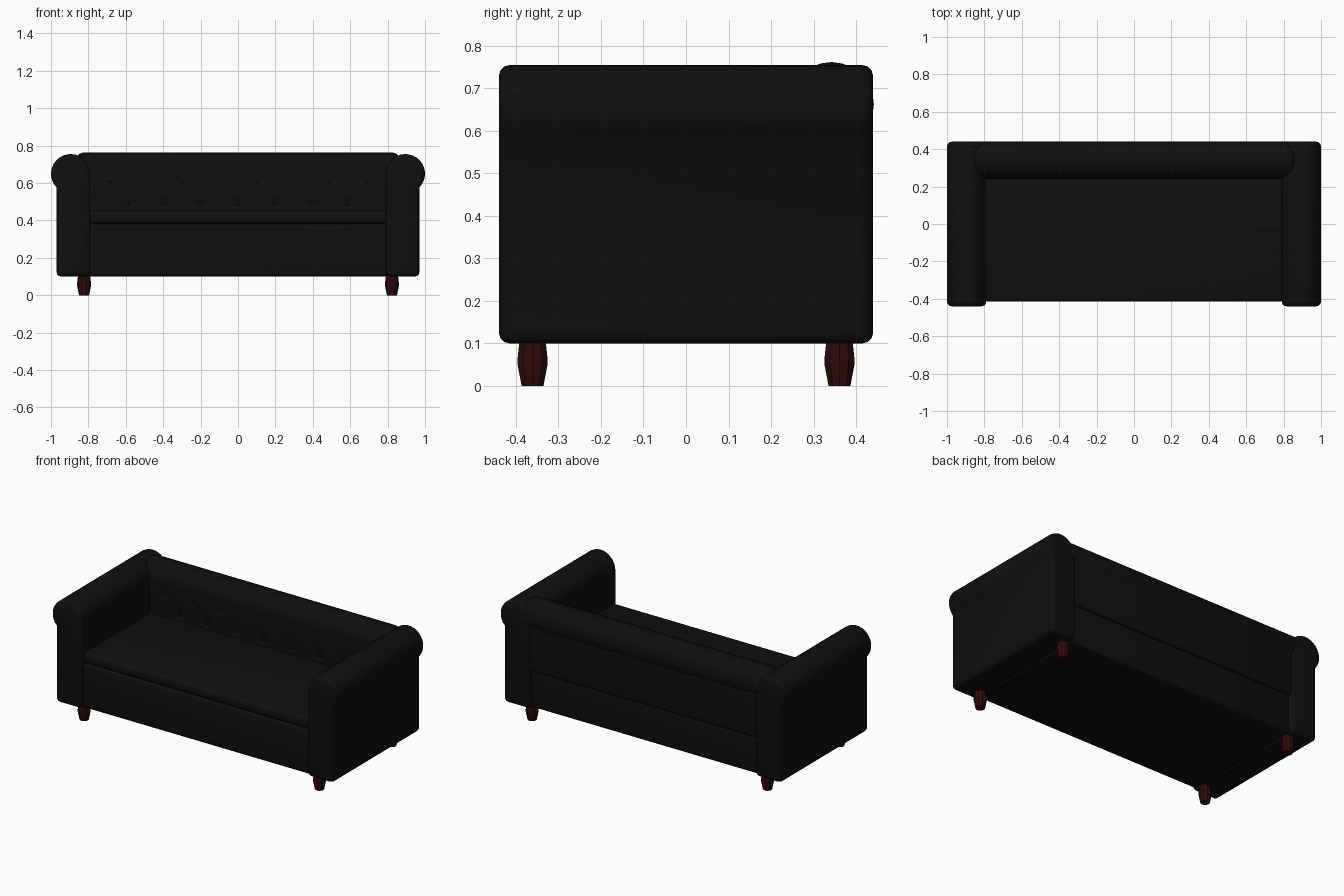
import bpy, bmesh, math

if "Cube" in bpy.data.objects:
    bpy.data.objects.remove(bpy.data.objects["Cube"])


def material(name, rgb):
    m = bpy.data.materials.new(name)
    m.diffuse_color = (*rgb, 1)
    m.use_nodes = True
    m.node_tree.nodes["Principled BSDF"].inputs["Base Color"].default_value = m.diffuse_color
    return m


LEATHER = material("black_leather", (0.005, 0.005, 0.005))
WOOD = material("dark_red_wood", (0.03, 0.0035, 0.004))


def finish(name, bm, mat, bevel=0, segments=3, angle=50, smooth=40):
    """Turn a bmesh into a shaded object, with optional rounded edges."""
    bmesh.ops.recalc_face_normals(bm, faces=bm.faces)
    mesh = bpy.data.meshes.new(name)
    bm.to_mesh(mesh)
    bm.free()
    mesh.materials.append(mat)
    ob = bpy.data.objects.new(name, mesh)
    bpy.context.collection.objects.link(ob)
    bpy.ops.object.select_all(action='DESELECT')
    ob.select_set(True)
    bpy.context.view_layer.objects.active = ob
    if bevel:
        mod = ob.modifiers.new("rounding", 'BEVEL')
        mod.width, mod.segments = bevel, segments
        mod.limit_method, mod.angle_limit = 'ANGLE', math.radians(angle)
        bpy.ops.object.modifier_apply(modifier=mod.name)
    bpy.ops.object.shade_smooth_by_angle(angle=math.radians(smooth))
    return ob


def extrude(points, vector):
    """Closed profile pushed along a vector."""
    bm = bmesh.new()
    face = bm.faces.new([bm.verts.new(p) for p in points])
    res = bmesh.ops.extrude_face_region(bm, geom=[face], use_keep_orig=True)
    verts = [v for v in res["geom"] if isinstance(v, bmesh.types.BMVert)]
    bmesh.ops.translate(bm, verts=verts, vec=vector)
    return bm


def arc(cx, cz, r, start, end, n):
    angles = [math.radians(start + (end - start) * i / n) for i in range(n + 1)]
    return [(cx + r * math.cos(a), cz + r * math.sin(a)) for a in angles]


def box(name, x, y, z, bevel):
    corners = [(x[0], y[0], z[0]), (x[1], y[0], z[0]),
               (x[1], y[1], z[0]), (x[0], y[1], z[0])]
    return finish(name, extrude(corners, (0, 0, z[1] - z[0])), LEATHER, bevel)


# Rolled arms
arm_profile = [(0.79, 0.10), (0.97, 0.10)] + arc(0.895, 0.65, 0.105, -44.4, 180, 18)
for side, name in ((-1, "left_arm"), (1, "right_arm")):
    pts = [(side * x, -0.44, z) for x, z in arm_profile]
    finish(name, extrude(pts, (0, 0.88, 0)), LEATHER, 0.025)

# Base and seat cushion
box("seat_base", (-0.80, 0.80), (-0.415, 0.41), (0.10, 0.382), 0.018)
box("seat_cushion", (-0.80, 0.80), (-0.415, 0.28), (0.380, 0.452), 0.025)

# Back shell and the roll along its top
shell = [(0.27, 0.34), (0.43, 0.34), (0.43, 0.66)] + arc(0.335, 0.66, 0.095, 10, 170, 12)
finish("back_shell", extrude([(-0.80, y, z) for y, z in shell], (1.60, 0, 0)),
       LEATHER, 0.012)
roll = arc(0.342, 0.662, 0.10, 0, 345, 23)
finish("back_roll", extrude([(-0.86, y, z) for y, z in roll], (1.72, 0, 0)),
       LEATHER, 0.03)

# Tufted inner back: a grid pushed in around every button
buttons = [((i - 3.5) * 0.196, 0.61) for i in range(8)]
buttons += [((i - 3) * 0.196, 0.49) for i in range(7)]


def tuft_y(x, z):
    dent = sum(0.012 * math.exp(-((x - bx) ** 2 + (z - bz) ** 2) / 0.0006)
               for bx, bz in buttons)
    edge = max(0, (z - 0.64) / 0.07)
    return 0.247 + dent + 0.025 * edge ** 2


bm = bmesh.new()
NX, NZ = 120, 22
rows = []
for j in range(NZ + 1):
    z = 0.42 + 0.29 * j / NZ
    xs = [-0.795 + 1.59 * i / NX for i in range(NX + 1)]
    rows.append([bm.verts.new((x, tuft_y(x, z), z)) for x in xs])
for j in range(NZ):
    for i in range(NX):
        bm.faces.new((rows[j][i], rows[j][i + 1], rows[j + 1][i + 1], rows[j + 1][i]))
rim = [e for e in bm.edges if e.is_boundary]
res = bmesh.ops.extrude_edge_only(bm, edges=rim)
for v in res["geom"]:
    if isinstance(v, bmesh.types.BMVert):
        v.co.y = 0.30
finish("tufted_back", bm, LEATHER)

# Buttons
bm = bmesh.new()
for x, z in buttons:
    made = bmesh.ops.create_uvsphere(bm, u_segments=10, v_segments=6, radius=0.012)
    for v in made["verts"]:
        v.co.x, v.co.y, v.co.z = v.co.x + x, v.co.y * 0.6 + 0.251, v.co.z + z
finish("back_buttons", bm, LEATHER)

# Turned legs
leg_profile = [(0.027, 0.0), (0.037, 0.05), (0.037, 0.065), (0.032, 0.11)]
SIDES = 10
for sx, xname in ((-1, "left"), (1, "right")):
    for sy, yname in ((-1, "front"), (1, "back")):
        bm = bmesh.new()
        rings = [[bm.verts.new((sx * 0.823 + r * math.cos(math.tau * k / SIDES),
                                sy * 0.361 + r * math.sin(math.tau * k / SIDES), z))
                  for k in range(SIDES)] for r, z in leg_profile]
        for a, b in zip(rings, rings[1:]):
            for k in range(SIDES):
                n = (k + 1) % SIDES
                bm.faces.new((a[k], a[n], b[n], b[k]))
        bm.faces.new(rings[0])
        bm.faces.new(rings[-1])
        finish(f"{yname}_{xname}_leg", bm, WOOD, smooth=20)
